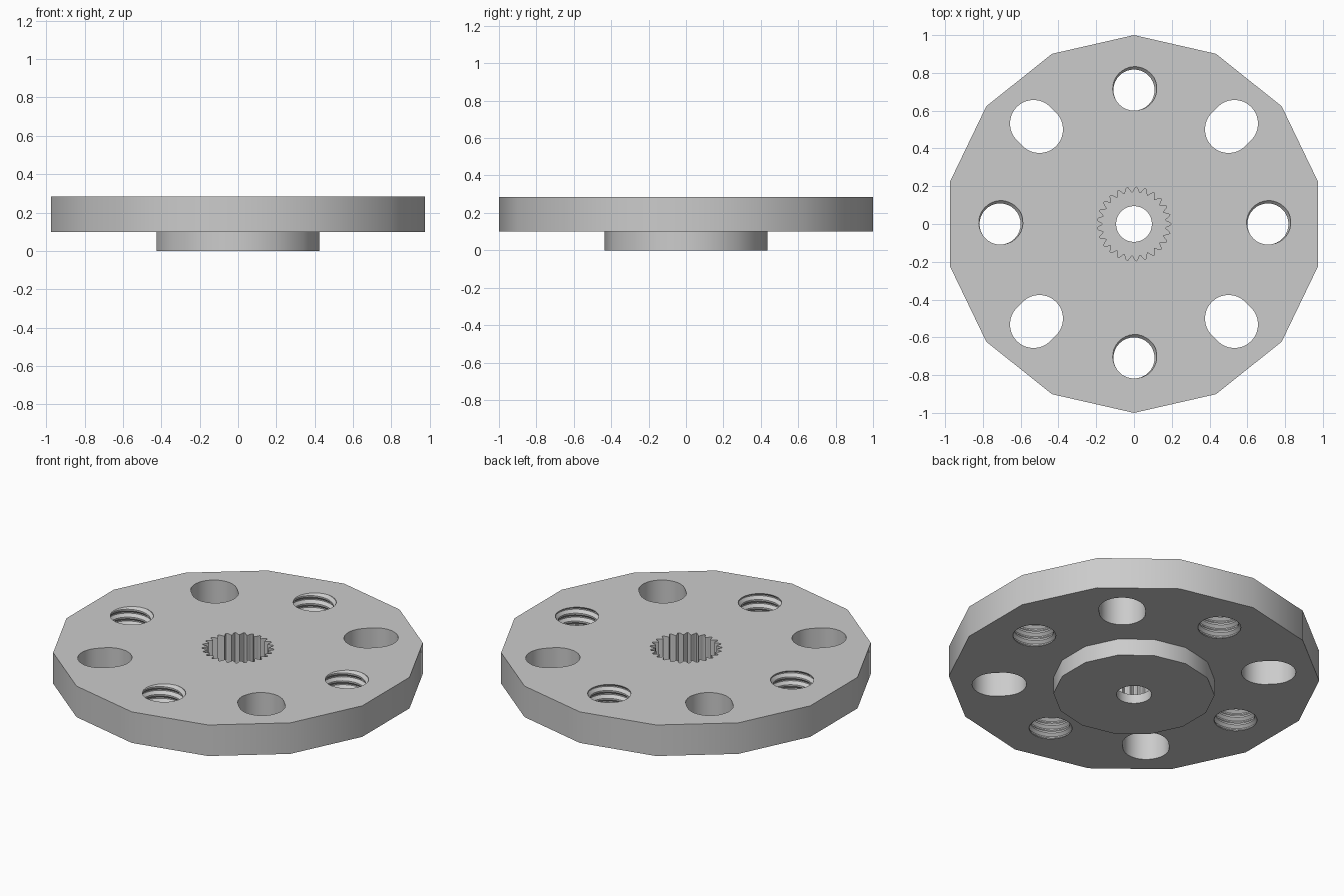
import bpy, bmesh
from math import sin, cos, pi, tau

cube = bpy.data.objects.get("Cube")
if cube:
    bpy.data.objects.remove(cube, do_unlink=True)

# Single metal colour
metal = bpy.data.materials.new("grey metal")
metal.use_nodes = True
grey = (0.6, 0.6, 0.6, 1)
metal.diffuse_color = grey
metal.node_tree.nodes["Principled BSDF"].inputs["Base Color"].default_value = grey


def make_object(name, bm):
    bmesh.ops.recalc_face_normals(bm, faces=bm.faces)
    mesh = bpy.data.meshes.new(name)
    bm.to_mesh(mesh)
    bm.free()
    mesh.materials.append(metal)
    obj = bpy.data.objects.new(name, mesh)
    bpy.context.collection.objects.link(obj)
    return obj


def prism(name, outline, z0, z1):
    """Extrude a flat outline from z0 to z1."""
    bm = bmesh.new()
    face = bm.faces.new([bm.verts.new((x, y, z0)) for x, y in outline])
    top = bmesh.ops.extrude_face_region(bm, geom=[face])["geom"]
    verts = [v for v in top if isinstance(v, bmesh.types.BMVert)]
    bmesh.ops.translate(bm, verts=verts, vec=(0, 0, z1 - z0))
    return make_object(name, bm)


def ring(radius, count, start=0.0):
    return [(radius * cos(start + tau * i / count),
             radius * sin(start + tau * i / count)) for i in range(count)]


def slot_outline(centre, radius, half, angle, steps=16):
    """Rounded slot stretched along the radial direction."""
    points = []
    for side in (1, -1):
        for i in range(steps + 1):
            a = -side * pi / 2 + pi * i / steps if side == 1 else pi / 2 + pi * i / steps
            u = centre + side * half + radius * cos(a)
            v = radius * sin(a)
            points.append((u * cos(angle) - v * sin(angle),
                           u * sin(angle) + v * cos(angle)))
    return points


def thread_cutter(name, cx, cy, z0, pitch, turns, segs=32):
    """Core with a helical ridge, so that it cuts a threaded hole."""
    profile = [0.109, 0.109, 0.125, 0.125]
    heights = [0.0, 0.2, 0.55, 0.7]
    n = len(profile)
    rows = n * turns
    bm = bmesh.new()
    grid = {}
    for s in range(segs):
        a = tau * s / segs
        for k in range(rows + 1 + (n if s == 0 else 0)):
            r = profile[k % n]
            z = z0 + pitch * (k // n + heights[k % n] + s / segs)
            grid[s, k] = bm.verts.new((cx + r * cos(a), cy + r * sin(a), z))
    for s in range(segs):
        nxt, lift = (s + 1, 0) if s + 1 < segs else (0, n)
        for k in range(rows):
            bm.faces.new([grid[s, k], grid[nxt, k + lift],
                          grid[nxt, k + 1 + lift], grid[s, k + 1]])
    edges = [e for e in bm.edges if e.is_boundary]
    caps = bmesh.ops.holes_fill(bm, edges=edges, sides=0)["faces"]
    bmesh.ops.poke(bm, faces=caps)
    return make_object(name, bm)


def combine(target, tool, operation):
    mod = target.modifiers.new(operation, "BOOLEAN")
    mod.operation = operation
    mod.solver = "EXACT"
    mod.object = tool
    bpy.ops.object.select_all(action="DESELECT")
    bpy.context.view_layer.objects.active = target
    target.select_set(True)
    bpy.ops.object.modifier_apply(modifier=mod.name)
    bpy.data.objects.remove(tool, do_unlink=True)


# Faceted plate with a smaller hub underneath
horn = prism("horn_disc", ring(1.0, 14, pi / 2), 0.1, 0.285)
combine(horn, prism("hub", ring(0.435, 14, pi / 2), 0.0, 0.2), "UNION")

# Toothed socket in the middle, then the screw hole through its floor
teeth, steps = 25, 8
spline = []
for i in range(teeth * steps):
    a = tau * i / (teeth * steps)
    r = 0.181 + 0.015 * cos(teeth * a)
    spline.append((r * cos(a), r * sin(a)))
combine(horn, prism("spline_cutter", spline, 0.055, 0.4), "DIFFERENCE")
combine(horn, prism("screw_cutter", ring(0.095, 32), -0.1, 0.2), "DIFFERENCE")

# Four diagonal slots and four threaded holes
for q in range(4):
    angle = q * pi / 2
    outline = slot_outline(0.73, 0.125, 0.022, angle + pi / 4)
    combine(horn, prism("slot_cutter", outline, 0.03, 0.4), "DIFFERENCE")
    thread = thread_cutter("thread_cutter", 0.709 * cos(angle), 0.709 * sin(angle),
                           0.013, 0.047, 8)
    combine(horn, thread, "DIFFERENCE")

bpy.ops.object.select_all(action="DESELECT")
bpy.context.view_layer.objects.active = horn
horn.select_set(True)
bpy.ops.object.shade_smooth_by_angle(angle=pi / 6)
